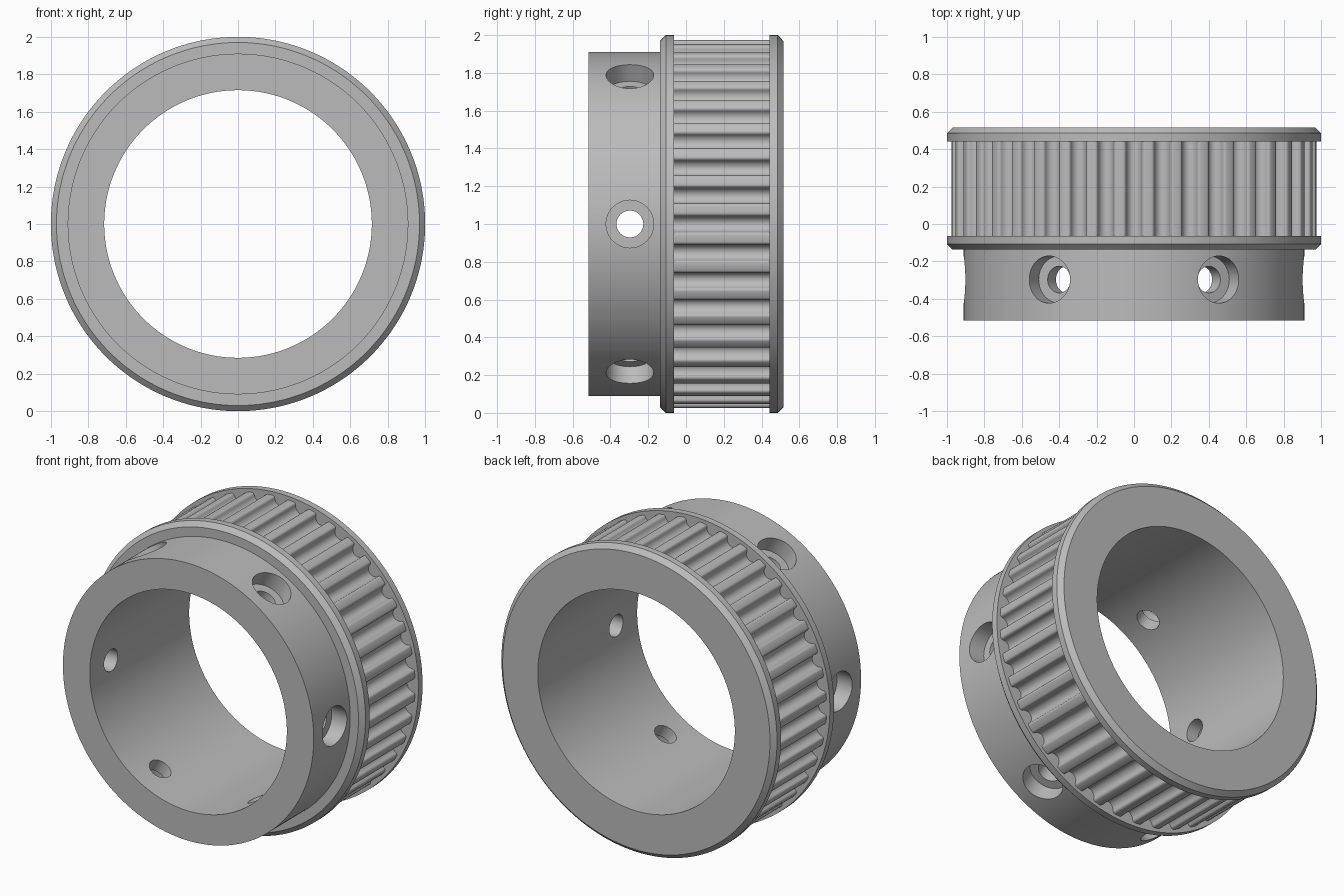
import bpy, bmesh
from math import sin, cos, pi, radians, sqrt, asin
from mathutils import Matrix, Vector

old = bpy.data.objects.get("Cube")
if old:
    bpy.data.objects.remove(old, do_unlink=True)

TEETH = 40
TIP = 0.977          # radius of the tooth lands
GROOVE = 0.043       # radius of the round groove floor
FILLET = 0.016       # radius of the rounded tooth corners
BORE = 0.715

metal = bpy.data.materials.new("machined grey")
metal.use_nodes = True
grey = (0.5, 0.5, 0.5, 1)
metal.diffuse_color = grey
metal.node_tree.nodes["Principled BSDF"].inputs["Base Color"].default_value = grey


def lathe(bm, rows, angles, matrix=Matrix()):
    """Turn a closed profile of (radius, y) about y; a radius may be a function of angle."""
    rings = []
    for r, y in rows:
        ring = []
        for a in angles:
            rad = r(a) if callable(r) else r
            ring.append(bm.verts.new(matrix @ Vector((rad * cos(a), y, rad * sin(a)))))
        rings.append(ring)
    n = len(angles)
    for i, ring in enumerate(rings):
        nxt = rings[(i + 1) % len(rings)]
        for j in range(n):
            k = (j + 1) % n
            bm.faces.new((ring[j], ring[k], nxt[k], nxt[j]))


def make_object(name, bm):
    bmesh.ops.remove_doubles(bm, verts=bm.verts, dist=1e-5)
    bmesh.ops.recalc_face_normals(bm, faces=bm.faces)
    mesh = bpy.data.meshes.new(name)
    bm.to_mesh(mesh)
    bm.free()
    mesh.materials.append(metal)
    ob = bpy.data.objects.new(name, mesh)
    bpy.context.collection.objects.link(ob)
    ob.location.z = 1
    return ob


# Tooth profile: round groove floor flowing into rounded tooth corners
PITCH = 2 * pi / TEETH


def tooth_radius(a):
    d = abs((a + PITCH / 2) % PITCH - PITCH / 2) * TIP
    if d <= GROOVE:
        return TIP - FILLET - sqrt(max(0, GROOVE ** 2 - d ** 2))
    if d <= GROOVE + FILLET:
        return TIP - FILLET + sqrt(max(0, FILLET ** 2 - (GROOVE + FILLET - d) ** 2))
    return TIP


floor = [GROOVE * sin(radians(t)) for t in (0, 20, 40, 60, 78, 90)]
corner = [GROOVE + FILLET * (1 - cos(radians(t))) for t in (30, 60, 90)]
half = [d / TIP for d in floor + corner]
steps = [-s for s in reversed(half[1:])] + half
angles = [i * PITCH + s for i in range(TEETH) for s in steps]

# Pulley body: bore, hub, two chamfered flanges and the toothed band
bm = bmesh.new()
lathe(bm, [(BORE, -0.515), (0.91, -0.515), (0.91, -0.137),
           (0.97, -0.137), (1.0, -0.107), (1.0, -0.063),
           (tooth_radius, -0.063), (tooth_radius, 0.442),
           (1.0, 0.442), (1.0, 0.485), (0.97, 0.515), (BORE, 0.515)], angles)
pulley = make_object("toothed_pulley", bm)

# Six counterbored screw holes around the hub
bm = bmesh.new()
circle = [2 * pi * i / 48 for i in range(48)]
for i in range(6):
    turn = Matrix.Rotation(i * pi / 3, 4, 'Y')
    place = Matrix.Translation((0, -0.297, 0)) @ turn @ Matrix.Rotation(-pi / 2, 4, 'Z')
    lathe(bm, [(0, 0.6), (0.071, 0.6), (0.071, 0.8), (0.126, 0.8), (0.126, 1.1), (0, 1.1)],
          circle, place)
# Drop the collapsed faces on the cutter axis
bmesh.ops.dissolve_degenerate(bm, dist=1e-5, edges=bm.edges)
cutter = make_object("screw_hole_cutter", bm)
cutter.hide_render = True

cut = pulley.modifiers.new("screw_holes", 'BOOLEAN')
cut.operation = 'DIFFERENCE'
cut.solver = 'EXACT'
cut.object = cutter
bpy.ops.object.select_all(action='DESELECT')
bpy.context.view_layer.objects.active = pulley
pulley.select_set(True)
bpy.ops.object.modifier_apply(modifier=cut.name)
bpy.data.objects.remove(cutter, do_unlink=True)
bpy.ops.object.shade_smooth_by_angle(angle=radians(32))
